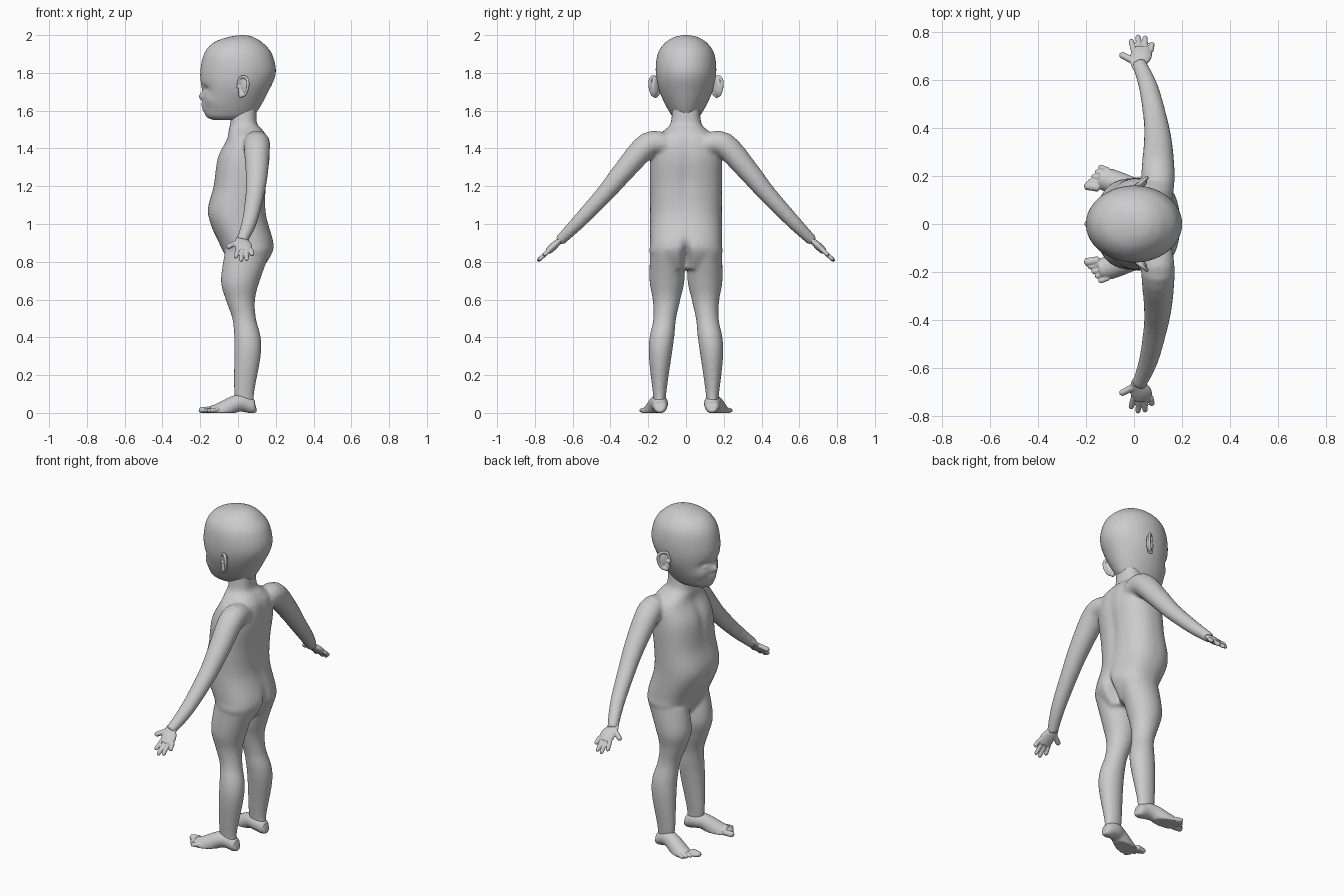
import bpy, bmesh, math
from mathutils import Vector, Matrix

if "Cube" in bpy.data.objects:
    bpy.data.objects.remove(bpy.data.objects["Cube"], do_unlink=True)

grey = bpy.data.materials.new("plain grey")
grey.use_nodes = True
grey.diffuse_color = (.6, .6, .6, 1)
grey.node_tree.nodes["Principled BSDF"].inputs["Base Color"].default_value = grey.diffuse_color


def smooth_rows(rows, steps):
    """Interpolate rows of numbers with a smooth curve."""
    rows = [Vector(row) for row in rows]
    padded = [rows[0], *rows, rows[-1]]
    result = []
    for before, start, end, after in zip(padded, padded[1:], padded[2:], padded[3:]):
        leave, arrive = (end - before) / 2, (after - start) / 2
        for step in range(steps):
            t = step / steps
            ease = t * t * (3 - 2 * t)
            result.append(start.lerp(end, ease) + leave * t * (1 - t) ** 2 - arrive * t * t * (1 - t))
    return result + [rows[-1]]


def skin(bm, rings):
    """Bridge rings of points into a closed tube."""
    loops = [[bm.verts.new(point) for point in ring] for ring in rings]
    for lower, upper in zip(loops, loops[1:]):
        for i in range(len(lower)):
            bm.faces.new((lower[i - 1], lower[i], upper[i], upper[i - 1]))
    bm.faces.new(loops[0])
    bm.faces.new(loops[-1])


def stack(bm, rows, squareness=2, dents=(), centre=lambda z: 0, sides=80):
    """Level sections (height, front, back, half width); dents push the skin along x."""
    rings = []
    for z, front, back, width in smooth_rows(rows, 8):
        ring = []
        for i in range(sides):
            angle = math.tau * i / sides
            c, s = (math.copysign(abs(value) ** (2 / squareness), value)
                    for value in (math.cos(angle), math.sin(angle)))
            x = (front + back) / 2 + c * (back - front) / 2
            y = centre(z) + s * width
            for facing, across, height, wide, tall, push in dents:
                if c * facing > 0:
                    x += push * math.exp(-((abs(y) - across) / wide) ** 2 - ((z - height) / tall) ** 2)
            ring.append((x, y, z))
        rings.append(ring)
    skin(bm, rings)


def limb(bm, rows, across=Vector((1, 0, 0)), flat=1, sides=24, steps=4):
    """Tube through rows (x, y, z, radius), optionally flattened."""
    points = smooth_rows(rows, steps)
    rings = []
    for i, point in enumerate(points):
        spot = point.to_3d()
        ahead, behind = points[min(i + 1, len(points) - 1)], points[max(i - 1, 0)]
        along = (ahead - behind).to_3d().normalized()
        u = (across - along * across.dot(along)).normalized()
        v = along.cross(u) * flat
        turns = [math.tau * k / sides for k in range(sides)]
        rings.append([spot + (u * math.cos(a) + v * math.sin(a)) * point[3] for a in turns])
    skin(bm, rings)


def digit(bm, start, end, radius, across=Vector((1, 0, 0))):
    """Rounded finger or toe."""
    rows = []
    for i in range(13):
        f = i / 12
        taper = max(math.sqrt(1 - (2 * f - 1) ** 8), .2)
        rows.append((*Vector(start).lerp(Vector(end), f), radius * taper))
    limb(bm, rows, across, steps=1)


def both_sides(bm):
    copy = bmesh.ops.duplicate(bm, geom=bm.verts[:] + bm.edges[:] + bm.faces[:])["geom"]
    for item in copy:
        if isinstance(item, bmesh.types.BMVert):
            item.co.y *= -1


def finish(name, bm, voxel, rounds):
    """Fuse the overlapping volumes and relax the joins."""
    bmesh.ops.recalc_face_normals(bm, faces=bm.faces)
    mesh = bpy.data.meshes.new(name)
    bm.to_mesh(mesh)
    bm.free()
    mesh.materials.append(grey)
    part = bpy.data.objects.new(name, mesh)
    bpy.context.collection.objects.link(part)
    fuse = part.modifiers.new("fuse", "REMESH")
    fuse.mode = "VOXEL"
    fuse.voxel_size = voxel
    fuse.use_smooth_shade = True
    relax = part.modifiers.new("relax", "SMOOTH")
    relax.factor = .5
    relax.iterations = rounds


FRONT, BACK = -1, 1
SIDEWAYS = Vector((0, 1, 0))

# Legs and arms, then the trunk and neck, fused into one skin
body = bmesh.new()
stack(body, [(.03, 0, .09, .03), (.1, -.02, .085, .035), (.3, -.02, .12, .06),
             (.4, -.02, .12, .065), (.5, -.03, .095, .06), (.6, -.065, .09, .073),
             (.7, -.09, .115, .092), (.85, -.07, .17, .09)],
      centre=lambda z: .12 - .02 * math.tanh(8 * (z - .45)))
limb(body, [(.1, .1, 1.42, .06), (.1, .2, 1.42, .07), (.1, .33, 1.28, .06), (.09, .43, 1.16, .05),
            (.06, .57, 1.01, .04), (.02, .67, .91, .03)], flat=.95)
both_sides(body)
stack(body, [(.76, -.02, .13, .14), (.84, -.07, .18, .19), (.9, -.1, .19, .19),
             (1.05, -.16, .15, .19), (1.2, -.13, .15, .19), (1.35, -.11, .17, .19),
             (1.45, -.06, .16, .17), (1.5, -.05, .13, .11), (1.54, -.04, .1, .08),
             (1.66, -.03, .1, .07)],
      squareness=2.4,
      dents=[(BACK, 0, .82, .02, .08, -.06), (BACK, 0, 1.25, .03, .2, -.01),
             (FRONT, 0, 1.02, .02, .02, .02), (FRONT, 0, 1.35, .03, .1, .01)])
finish("body", body, .009, 7)

# Head with eye sockets, lids, nose, mouth and chin crease
head = bmesh.new()
stack(head, [(1.55, -.13, .03, .04), (1.58, -.175, .09, .08), (1.7, -.19, .16, .14),
             (1.8, -.2, .2, .16), (1.9, -.18, .18, .15), (1.96, -.13, .13, .11),
             (1.99, -.05, .08, .06), (2, .01, .04, .01)],
      dents=[(FRONT, .055, 1.71, .03, .02, .02), (FRONT, .055, 1.7, .02, .01, -.01),
             (FRONT, 0, 1.675, .02, .016, -.026), (FRONT, 0, 1.63, .03, .01, -.013),
             (FRONT, 0, 1.61, .03, .01, -.01), (FRONT, .08, 1.65, .03, .03, -.01)])
finish("head", head, .006, 4)

# Hands: a flat palm, four fingers and a thumb laid out along the wrist line
hands = bmesh.new()


def on_hand(x, reach):
    return Vector((x, .65, .93)) + Vector((0, .73, -.68)) * reach


palm = [(.03, -.01, .03), (.02, .03, .036), (.03, .07, .045), (.03, .11, .04)]
limb(hands, [(*on_hand(x, reach), radius) for x, reach, radius in palm], flat=.45)
for k in range(4):
    length = .19 - .016 * (k - 1.3) ** 2
    digit(hands, on_hand(.023 * k, .09), on_hand(.03 * k - .014, length), .0115)
digit(hands, on_hand(.01, .03), on_hand(-.06, .08), .014)
both_sides(hands)
finish("hands", hands, .004, 3)

# Feet: heel to ball with a flat sole, then five toes
feet = bmesh.new()
limb(feet, [(.095, .138, .03, .02), (.08, .138, .03, .035), (.03, .14, .05, .045),
            (-.02, .155, .045, .045), (-.1, .18, 0, .05), (-.15, .19, 0, .04)], SIDEWAYS)
for k in range(5):
    digit(feet, (-.14 + .01 * k, .15 + .018 * k, .018), (-.208 + .015 * k, .16 + .02 * k, .012),
          .011 if k else .017, SIDEWAYS)
for vert in feet.verts:
    vert.co.z = max(vert.co.z, 0)
both_sides(feet)
finish("feet", feet, .004, 3)

# Ears: a rolled oval rim around a shallow dish, flared backwards
ears = bmesh.new()
rim = []
for k in range(25):
    angle = math.tau * k / 24
    out = .024 * math.cos(angle) * (1 + .3 * math.sin(angle))
    rim.append((.028 + out, .172 + .8 * out, 1.73 + .05 * math.sin(angle), .008))
limb(ears, rim, SIDEWAYS, steps=1)
dish = Matrix.LocRotScale(Vector((.03, .16, 1.73)), Matrix.Rotation(math.radians(40), 3, "Z").to_quaternion(),
                          Vector((.03, .012, .05)))
bmesh.ops.create_uvsphere(ears, u_segments=24, v_segments=16, radius=1, matrix=dish)
digit(ears, (.01, .14, 1.7), (.02, .17, 1.67), .012)
digit(ears, (0, .14, 1.73), (.01, .165, 1.72), .01)
both_sides(ears)
finish("ears", ears, .0035, 3)
